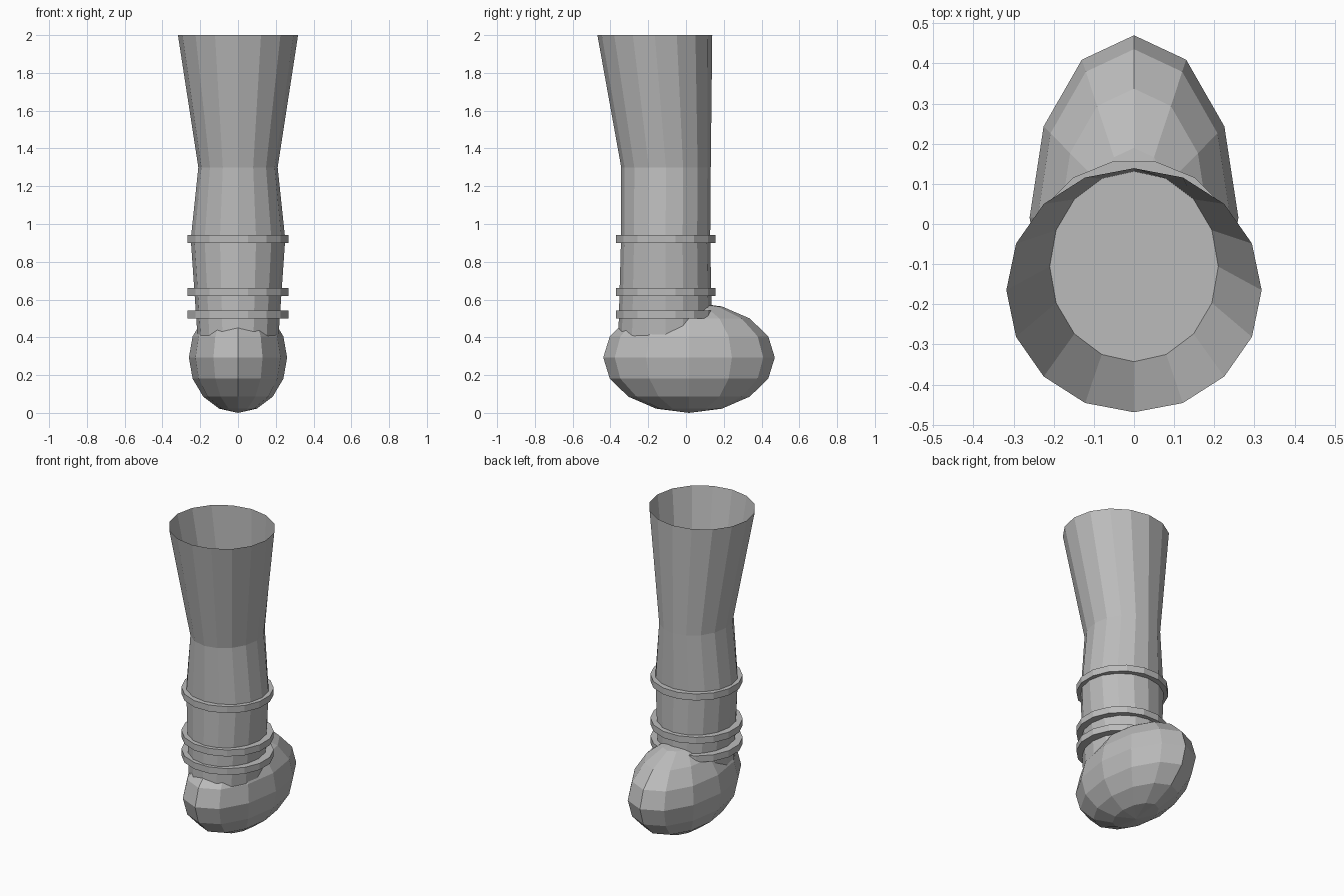
import bpy, bmesh
from math import pi, sin, cos

cube = bpy.data.objects.get("Cube")
if cube:
    bpy.data.objects.remove(cube, do_unlink=True)

grey = bpy.data.materials.new("plain_grey")
grey.use_nodes = True
grey.diffuse_color = (0.5, 0.5, 0.5, 1)
grey.node_tree.nodes["Principled BSDF"].inputs["Base Color"].default_value = (0.5, 0.5, 0.5, 1)
SIDES = 16


def add_object(name, bm):
    mesh = bpy.data.meshes.new(name)
    bm.to_mesh(mesh)
    bm.free()
    mesh.materials.append(grey)
    obj = bpy.data.objects.new(name, mesh)
    bpy.context.collection.objects.link(obj)
    return obj


def loft(name, sections, turn=0.0, cap_bottom=False, cap_top=False):
    """Skin oval rings given as (z, centre y, x radius, y radius)."""
    bm = bmesh.new()
    rings = []
    for z, cy, rx, ry in sections:
        angles = [2 * pi * (i + turn) / SIDES for i in range(SIDES)]
        rings.append([bm.verts.new((rx * cos(a), cy + ry * sin(a), z)) for a in angles])
    for low, high in zip(rings, rings[1:]):
        for i in range(SIDES):
            j = (i + 1) % SIDES
            bm.faces.new((low[i], low[j], high[j], high[i]))
    if cap_bottom:
        bm.faces.new(rings[0][::-1])
    if cap_top:
        bm.faces.new(rings[-1])
    return add_object(name, bm)


# Lower leg, closed at the knee
loft("lower_leg", [(0.34, -0.11, 0.21, 0.25), (0.92, -0.108, 0.25, 0.236),
                   (1.3, -0.106, 0.21, 0.237)], cap_bottom=True, cap_top=True)

# Upper leg, an open flared sleeve
loft("upper_leg", [(1.3, -0.106, 0.21, 0.237), (2.0, -0.165, 0.318, 0.304)])

# Ankle and shin bands
for name, z in (("ankle_band", 0.50), ("middle_band", 0.62), ("shin_band", 0.90)):
    loft(name, [(z, -0.107, 0.272, 0.268), (z + 0.042, -0.107, 0.272, 0.268)],
         turn=0.5, cap_bottom=True, cap_top=True)

# Rounded faceted foot
bm = bmesh.new()
bmesh.ops.create_uvsphere(bm, u_segments=12, v_segments=8, radius=1)
for v in bm.verts:
    v.co = (v.co.x * 0.26, 0.016 + v.co.y * 0.454, 0.293 + v.co.z * 0.293)
add_object("foot", bm)
